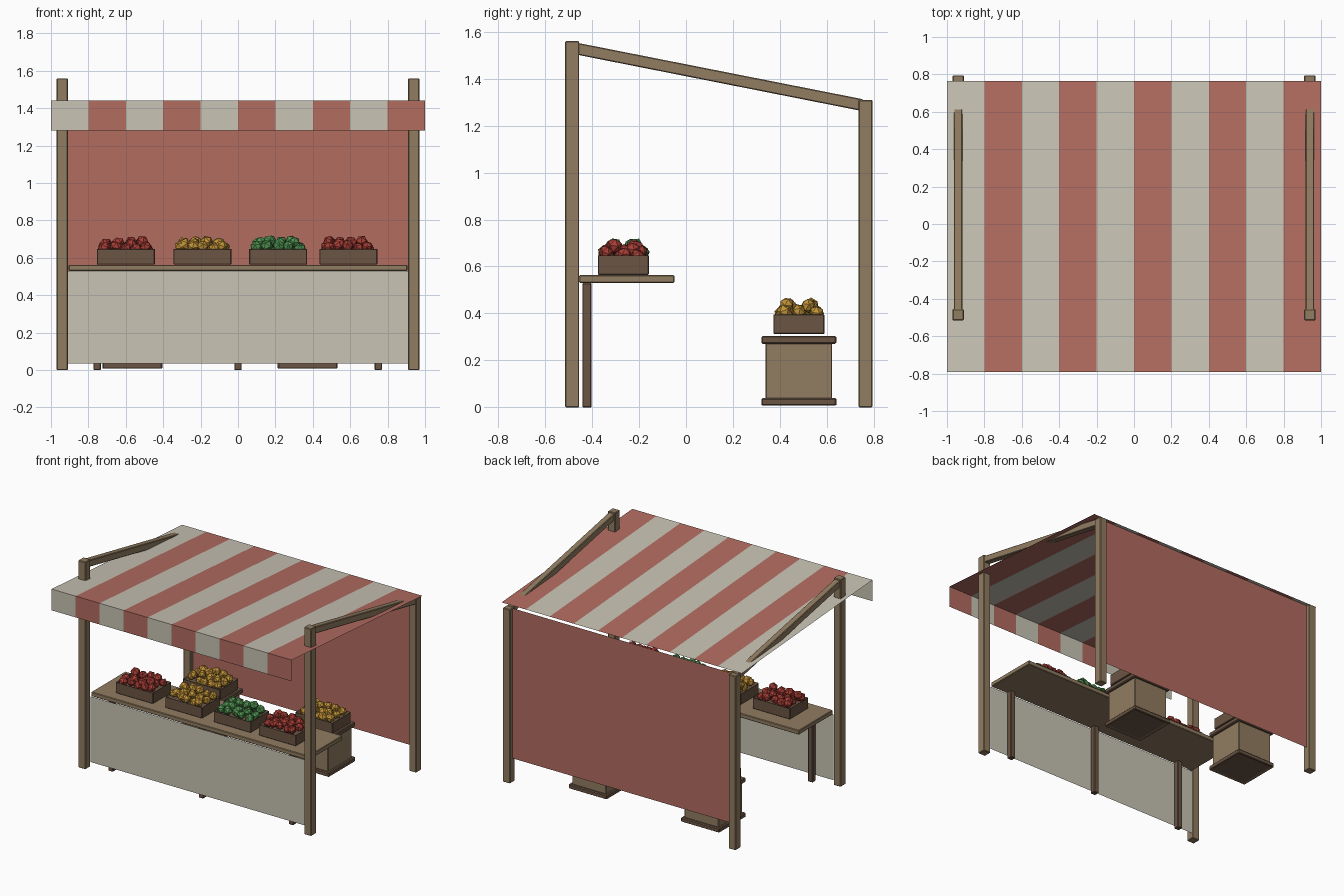
import bpy, bmesh, math, random
from mathutils import Matrix, Vector, Euler

random.seed(4)
cube = bpy.data.objects.get("Cube")
if cube:
    bpy.data.objects.remove(cube, do_unlink=True)


def material(name, hex_colour):
    rgb = [int(hex_colour[i:i + 2], 16) / 255 for i in (0, 2, 4)]
    lin = [c / 12.92 if c < 0.04 else ((c + 0.055) / 1.055) ** 2.4 for c in rgb]
    m = bpy.data.materials.new(name)
    m.use_nodes = True
    m.diffuse_color = (*lin, 1)
    m.node_tree.nodes["Principled BSDF"].inputs["Base Color"].default_value = (*lin, 1)
    return m


LIGHT = material("light wood", "917c61")
DARK = material("dark wood", "6b5544")
RED = material("red cloth", "b26c60")
CREAM = material("cream cloth", "c8c3b4")
APPLE = material("red fruit", "a83e36")
ORANGE = material("yellow fruit", "c29338")
LIME = material("green fruit", "4f9150")


def finish(name, bm, *mats):
    mesh = bpy.data.meshes.new(name)
    bm.to_mesh(mesh)
    bm.free()
    obj = bpy.data.objects.new(name, mesh)
    for m in mats:
        mesh.materials.append(m)
    bpy.context.collection.objects.link(obj)
    return obj


def box_mesh(lo, hi):
    lo, hi = Vector(lo), Vector(hi)
    bm = bmesh.new()
    bmesh.ops.create_cube(bm, size=1, matrix=Matrix.Translation((lo + hi) / 2)
                          @ Matrix.Diagonal((*(hi - lo), 1)))
    return bm


def bevel(obj, width):
    mod = obj.modifiers.new("soft edges", "BEVEL")
    mod.width = width
    mod.segments = 1
    return obj


def box(name, lo, hi, mat, width=0.004):
    return bevel(finish(name, box_mesh(lo, hi), mat), width)


def recess(bm, up, margin, depth):
    """Sink a panel into the top or bottom face of a box."""
    bm.normal_update()
    face = [f for f in bm.faces if f.normal.z * up > 0.9]
    bmesh.ops.inset_region(bm, faces=face, thickness=margin)
    bmesh.ops.translate(bm, verts=face[0].verts, vec=(0, 0, -up * depth))


def sheet(name, corners, mat):
    bm = bmesh.new()
    bm.faces.new([bm.verts.new(c) for c in corners])
    return finish(name, bm, mat)


# Posts and sloping side beams
for side, x in (("right", -0.94), ("left", 0.94)):
    for end, y, top in (("front", -0.485, 1.56), ("back", 0.765, 1.31)):
        box(f"{end}_{side}_post", (x - 0.03, y - 0.03, 0), (x + 0.03, y + 0.03, top), LIGHT)
    start, stop = Vector((x, -0.47, 1.529)), Vector((x, 0.75, 1.288))
    run = stop - start
    beam = box(f"{side}_roof_beam", (-0.023, -run.length / 2, -0.025),
               (0.023, run.length / 2, 0.025), LIGHT)
    beam.location = (start + stop) / 2
    beam.rotation_euler.x = math.atan2(run.z, run.y)

# Striped canopy with hanging valance
bm = bmesh.new()
edge_profile = ((-0.79, 1.28), (-0.79, 1.44), (0.765, 1.33))
STRIPES = 10
rows = [[bm.verts.new((-1 + 2 * i / STRIPES, y, z)) for y, z in edge_profile]
        for i in range(STRIPES + 1)]
for i in range(STRIPES):
    for j in range(2):
        face = bm.faces.new((rows[i][j], rows[i + 1][j], rows[i + 1][j + 1], rows[i][j + 1]))
        face.material_index = i % 2
finish("canopy", bm, CREAM, RED)

# Hanging cloths
sheet("back_cloth", [(0.92, 0.765, 0.18), (-0.92, 0.765, 0.18),
                     (-0.92, 0.765, 1.31), (0.92, 0.765, 1.31)], RED)
sheet("counter_cloth", [(-0.91, -0.457, 0.035), (0.91, -0.457, 0.035),
                        (0.91, -0.457, 0.53), (-0.91, -0.457, 0.53)], CREAM)

# Counter
box("counter_top", (-0.905, -0.455, 0.53), (0.905, -0.05, 0.563), LIGHT)
for i, x in enumerate((-0.753, 0, 0.75)):
    box(f"counter_leg_{i + 1}", (x - 0.02, -0.442, 0), (x + 0.02, -0.402, 0.53), DARK)


def fruit_crate(name, x, y, z, fruit):
    """Open crate heaped with faceted fruit."""
    w, d, h = 0.155, 0.109, 0.086
    bm = box_mesh((x - w, y - d, z), (x + w, y + d, z + h))
    recess(bm, 1, 0.014, 0.02)
    bevel(finish(name + "_crate", bm, DARK), 0.004)
    bm = bmesh.new()
    spots = [(i * 0.055, j * 0.068, 0.004) for i in range(-2, 3) for j in (-1, 0, 1)]
    spots += [(i * 0.06 + 0.02, j * 0.045, 0.03) for i in (-2, -1, 0, 1) for j in (-1, 1)]
    for px, py, pz in spots:
        jitter = [random.uniform(-0.01, 0.01) for _ in range(3)]
        place = Vector((x + px, y + py, z + h + pz)) + Vector(jitter)
        turn = Euler([random.uniform(0, math.tau) for _ in range(3)]).to_matrix().to_4x4()
        bmesh.ops.create_icosphere(bm, subdivisions=1, radius=random.uniform(0.03, 0.036),
                                   matrix=Matrix.Translation(place) @ turn)
    finish(name + "_fruit", bm, fruit)


# Produce on the counter
for i, (x, fruit) in enumerate(((-0.6, APPLE), (-0.19, ORANGE), (0.215, LIME), (0.59, APPLE))):
    fruit_crate(f"counter_{i + 1}", x, -0.267, 0.564, fruit)

# Storage chests at the back, each with a crate on top
for side, x in (("right", -0.565), ("left", 0.372)):
    y = 0.481
    box(f"{side}_chest_body", (x - 0.142, y - 0.142, 0.03), (x + 0.142, y + 0.142, 0.28), LIGHT)
    for part, z, up in (("base", 0.005, -1), ("lid", 0.27, 1)):
        bm = box_mesh((x - 0.16, y - 0.16, z), (x + 0.16, y + 0.16, z + 0.035))
        recess(bm, up, 0.03, 0.008)
        bevel(finish(f"{side}_chest_{part}", bm, DARK), 0.006)
    fruit_crate(f"{side}_chest", x, y, 0.312, ORANGE)
